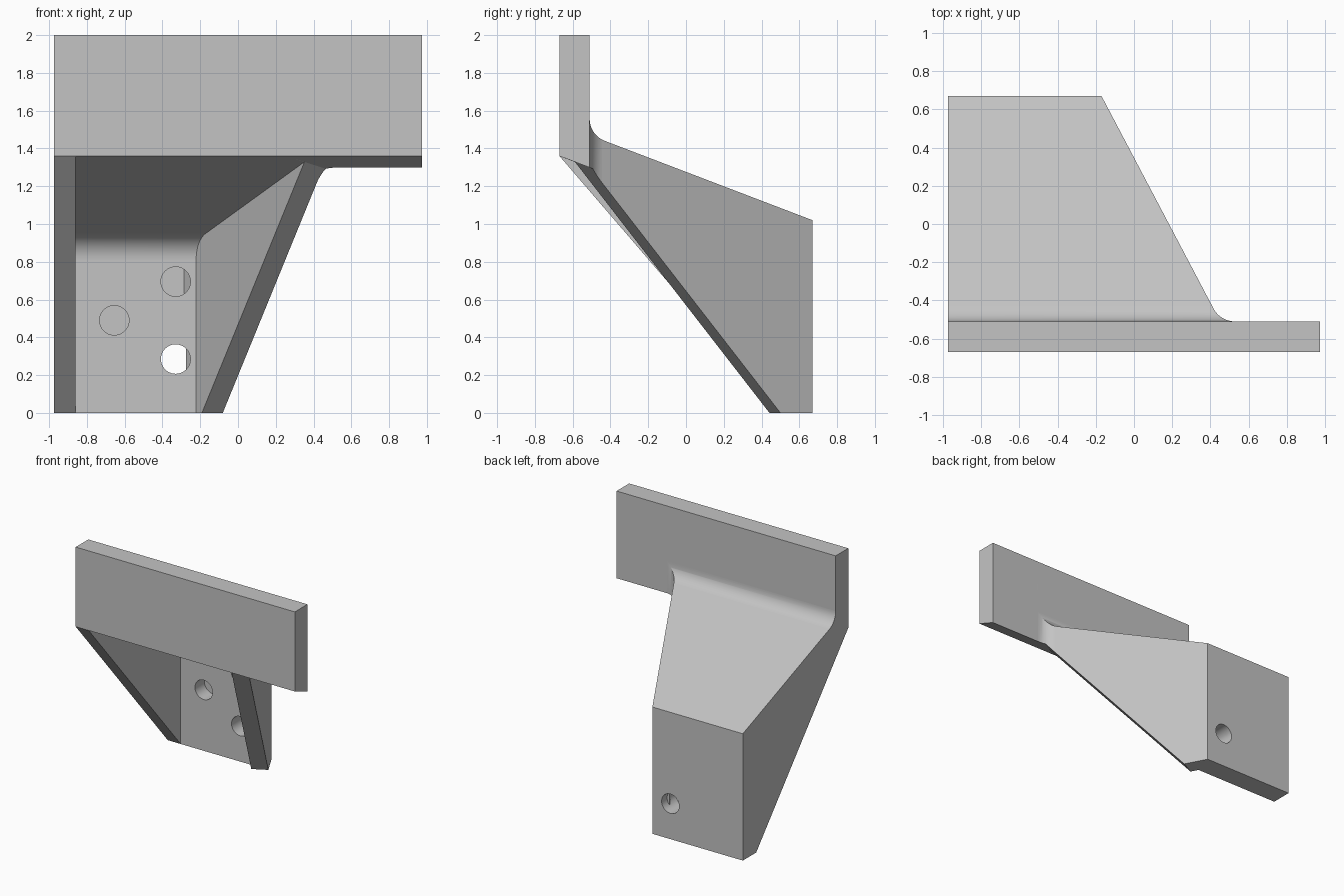
import bpy
import bmesh
from mathutils import Vector

cube = bpy.data.objects.get("Cube")
if cube:
    bpy.data.objects.remove(cube)

# Main dimensions
HALF = 0.975          # half width of the mounting plate
FRONT, BACK = -0.67, 0.67
PLATE_BACK = -0.51    # rear face of the mounting plate
REAR_INNER = 0.5      # inner face of the rear plate
SLOPE = -0.382        # fall of the sloping top
WALL = 0.527          # sideways run of the angled wall per unit of depth
LEFT_INNER = -0.86
WALL_N = Vector((1, WALL, 0)).normalized()


def under(y):
    return 1.36 + SLOPE * (y - FRONT)


def top(y):
    return 1.02 + SLOPE * (y - BACK)


def wall_x(y):
    return -0.17 + WALL * (BACK - y)


def fillet(before, corner, after, t, steps=10):
    """Round a 2D corner with an arc whose tangents have length t."""
    a, c, b = Vector(before), Vector(corner), Vector(after)
    u, v = (a - c).normalized(), (b - c).normalized()
    mid = (u + v).normalized()
    centre = c + mid * (t / mid.dot(u))
    start, end = c + u * t - centre, c + v * t - centre
    radius = start.length
    return [tuple(centre + start.lerp(end, i / steps).normalized() * radius)
            for i in range(steps + 1)]


def slice_off(bm, cuts):
    """Remove everything beyond each (point, normal) plane and cap the cut."""
    for point, normal in cuts:
        bmesh.ops.bisect_plane(bm, geom=bm.verts[:] + bm.edges[:] + bm.faces[:],
                               plane_co=point, plane_no=normal, clear_outer=True)
        rim = [e for e in bm.edges if e.is_boundary]
        if rim:
            bmesh.ops.edgeloop_fill(bm, edges=rim)


def finish(name, bm):
    bmesh.ops.recalc_face_normals(bm, faces=bm.faces[:])
    mesh = bpy.data.meshes.new(name)
    bm.to_mesh(mesh)
    bm.free()
    obj = bpy.data.objects.new(name, mesh)
    bpy.context.scene.collection.objects.link(obj)
    return obj


def prism(name, outline, axis, lo, hi, cuts=()):
    """Closed solid made by sweeping an outline along x or z."""
    bm = bmesh.new()
    rings = []
    for level in (lo, hi):
        points = [(level, *p) if axis == "x" else (*p, level) for p in outline]
        rings.append([bm.verts.new(p) for p in points])
    first, last = rings
    bm.faces.new(first[::-1])
    bm.faces.new(last)
    for i in range(len(outline)):
        bm.faces.new((first[i - 1], first[i], last[i], last[i - 1]))
    slice_off(bm, cuts)
    return finish(name, bm)


def drill(x, z, radius, lo, hi, cuts=()):
    """Cylinder along y used to cut a bolt hole."""
    bm = bmesh.new()
    bmesh.ops.create_cone(bm, cap_ends=True, segments=48, radius1=radius,
                          radius2=radius, depth=hi - lo)
    for v in bm.verts:
        px, py, pz = v.co
        v.co = (x + px, (lo + hi) / 2 + pz, z + py)
    slice_off(bm, cuts)
    return finish("drill", bm)


def combine(target, tool, operation="DIFFERENCE"):
    """Apply a boolean, using the second solver if the first yields nothing."""
    tool.hide_render = True
    mod = target.modifiers.new("cut", "BOOLEAN")
    mod.operation, mod.object = operation, tool
    for solver in ("EXACT", "MANIFOLD"):
        mod.solver = solver
        graph = bpy.context.evaluated_depsgraph_get()
        graph.update()
        result = bpy.data.meshes.new_from_object(target.evaluated_get(graph))
        if len(result.polygons):
            break
    target.modifiers.clear()
    target.data = result
    bpy.data.objects.remove(tool)


# Side profile: mounting plate, blended sloping top and rear face
corner = (PLATE_BACK, top(PLATE_BACK))
side = [(FRONT, 0), (BACK, 0), (BACK, top(BACK))]
side += fillet((BACK, top(BACK)), corner, (PLATE_BACK, 2), 0.085)
side += [(PLATE_BACK, 2), (FRONT, 2)]
bracket = prism("bracket", side, "x", -1.2, 1.2)

# Plan outline: angled side wall blended into the mounting plate
corner = (wall_x(PLATE_BACK), PLATE_BACK)
plan = [(-HALF, -0.9), (-HALF, 0.9), (wall_x(0.9), 0.9)]
plan += fillet((wall_x(0.9), 0.9), corner, (HALF, PLATE_BACK), 0.075)
plan += [(HALF, PLATE_BACK), (HALF, -0.9)]
combine(bracket, prism("plan", plan, "z", -0.3, 2.3), "INTERSECT")

# Hollow between the two side walls, under the sloping top
inner_wall = (Vector((wall_x(BACK), BACK, 0)) - WALL_N * 0.125, WALL_N)
crest, corner = (-0.9, under(-0.9)), (REAR_INNER, under(REAR_INNER))
foot = (REAR_INNER, -0.5)
hollow = [(-0.9, -0.5), crest] + fillet(crest, corner, foot, 0.1) + [foot]
combine(bracket, prism("hollow", hollow, "x", LEFT_INNER, 1.2, [inner_wall]))

# Slanted front edge of the angled wall and underside of the plate
base = Vector((wall_x(REAR_INNER), REAR_INNER, 0))
edge = Vector((0.41, -0.43, 1.2)) - base
block = [(-0.9, -0.5), crest, (0.6, under(0.6)), (0.6, -0.5)]
combine(bracket, prism("angled_trim", block, "x", -0.84, 1.2,
                       [(base, edge.cross(WALL_N))]))

# Slanted front edge of the straight wall
line = Vector((REAR_INNER - FRONT, -under(FRONT)))
far = Vector((FRONT, under(FRONT))) - line * 0.3
near = Vector((REAR_INNER, 0)) + line * 0.1
wedge = [tuple(far), tuple(near), (far.x, near.y)]
combine(bracket, prism("straight_trim", wedge, "x", -1.2, -0.8))

# Bolt holes in the mounting plate
for x in (-0.59, 0, 0.585):
    combine(bracket, drill(x, 1.775, 0.063, -0.8, -0.4))

# Bolt holes in the rear plate, stopping at the angled wall's inner plane
for x, z in ((-0.655, 0.49), (-0.33, 0.695), (-0.33, 0.285)):
    combine(bracket, drill(x, z, 0.078, 0.4, 0.62, [inner_wall]))
    combine(bracket, drill(x, z, 0.078, 0.6, 0.8))

# Colour and shading: broad faces flat, blends and holes smooth
grey = bpy.data.materials.new("plain grey")
grey.use_nodes = True
colour = (0.55, 0.55, 0.55, 1)
grey.diffuse_color = colour
grey.node_tree.nodes["Principled BSDF"].inputs["Base Color"].default_value = colour
bracket.data.materials.clear()
bracket.data.materials.append(grey)

bpy.ops.object.select_all(action="DESELECT")
bracket.select_set(True)
bpy.context.view_layer.objects.active = bracket
bpy.ops.object.shade_smooth_by_angle(angle=0.45)
for poly in bracket.data.polygons:
    poly.material_index = 0
    if poly.area > 0.05:
        poly.use_smooth = False
